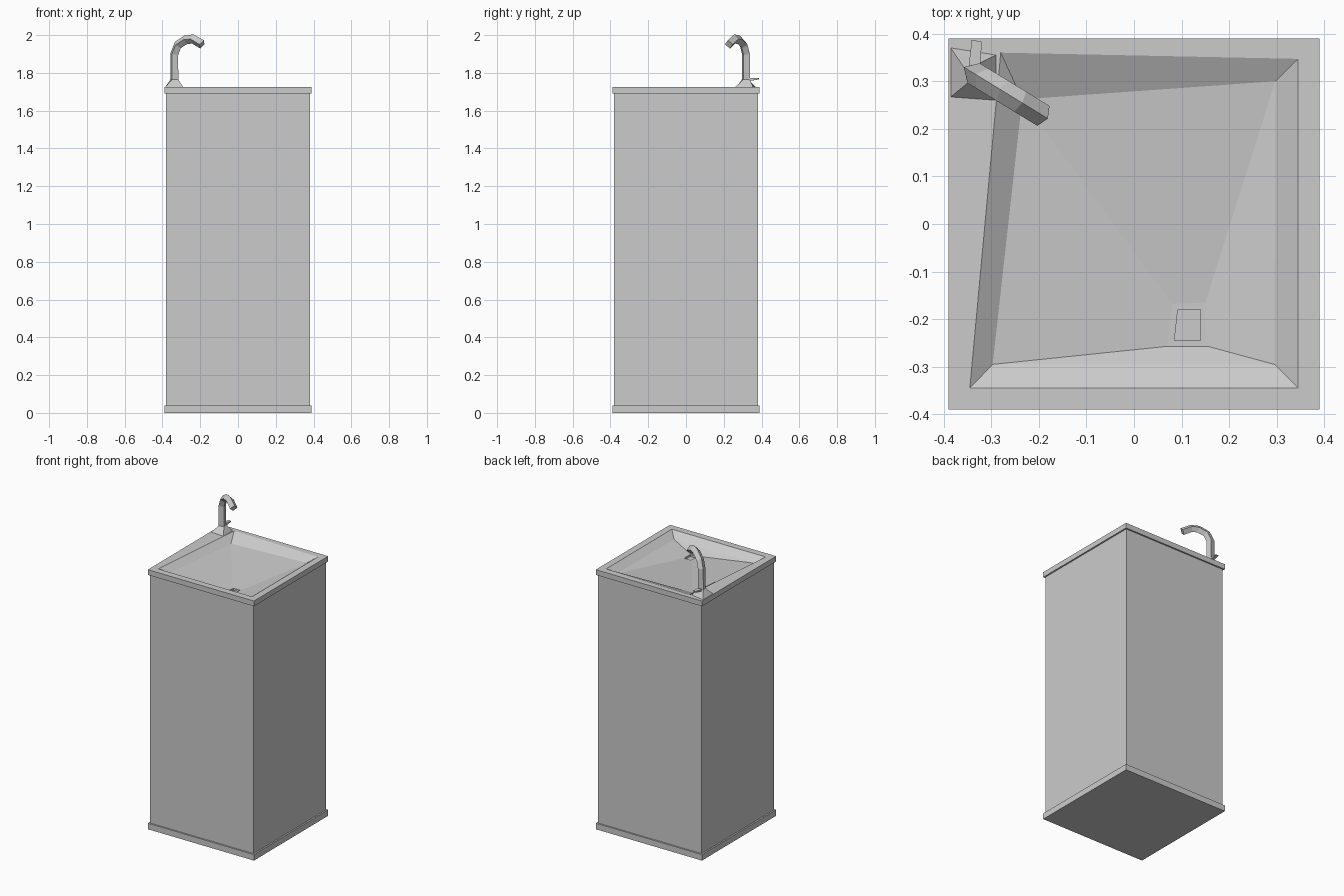
import bpy, bmesh, math
from mathutils import Vector

if "Cube" in bpy.data.objects:
    bpy.data.objects.remove(bpy.data.objects["Cube"])


def loft(name, loops, cap_start=True, cap_end=True):
    """Skin a stack of four-sided loops into one flat-shaded object."""
    bm = bmesh.new()
    rings = [[bm.verts.new(p) for p in loop] for loop in loops]
    for a, b in zip(rings, rings[1:]):
        for i in range(4):
            j = (i + 1) % 4
            bm.faces.new((a[i], a[j], b[j], b[i]))
    if cap_start:
        bm.faces.new(rings[0][::-1])
    if cap_end:
        bm.faces.new(rings[-1])
    mesh = bpy.data.meshes.new(name)
    bm.to_mesh(mesh)
    bm.free()
    obj = bpy.data.objects.new(name, mesh)
    bpy.context.collection.objects.link(obj)
    return obj


def flat(points, z):
    return [(x, y, z) for x, y in points]


def square(r, z):
    return flat([(-r, -r), (r, -r), (r, r), (-r, r)], z)


# Plinth and cabinet
loft("plinth", [square(0.39, 0), square(0.39, 0.04)])
loft("cabinet", [square(0.38, 0.04), square(0.38, 1.69)], False, False)

# Top slab with the sunken basin sloping down to an off-centre drain
rim = [(-0.345, -0.345), (0.345, -0.345), (0.345, 0.347), (-0.28, 0.36)]
floor = [(-0.297, -0.295), (0.295, -0.295), (0.297, 0.30), (-0.235, 0.262)]
well = [(0.07, -0.257), (0.155, -0.257), (0.15, -0.165), (0.08, -0.168)]
drain = [(0.085, -0.245), (0.14, -0.245), (0.14, -0.18), (0.092, -0.18)]
loft("basin_top", [
    square(0.38, 1.69), square(0.39, 1.69), square(0.39, 1.725),
    flat(rim, 1.725), flat(floor, 1.69), flat(well, 1.65),
    flat(drain, 1.65), flat(drain, 1.637)], False, True)

# Spout: square section with its diagonal in the plane of the bend
origin = Vector((-0.337, 0.317, 0))
along = Vector((0.147, -0.09, 0)).normalized()
up = Vector((0, 0, 1))
side = up.cross(along)
path = [(0, 1.755), (0, 1.90), (0.022, 1.948), (0.072, 1.976),
        (0.115, 1.979), (0.172, 1.951)]
R = 0.0245
pts = [Vector(p) for p in path]
sections = []
for i, p in enumerate(pts):
    d_in = (p - pts[i - 1]).normalized() if i else None
    d_out = (pts[i + 1] - p).normalized() if i < len(pts) - 1 else None
    t = ((d_in or d_out) + (d_out or d_in)).normalized()
    normal = along * t.y - up * t.x
    c = origin + along * p.x + up * p.y
    sections.append([c + normal * R, c + side * R, c - normal * R, c - side * R])
loft("spout", sections)

# Flared foot under the spout
foot = [(-0.29, 0.26), (-0.29, 0.355), (-0.385, 0.37), (-0.385, 0.267)]
neck = [(v.x, v.y) for v in sections[0]]
loft("spout_foot", [flat(foot, 1.725), flat(neck, 1.765)])

# Thin push lever at the back of the foot
loft("lever", [
    [(-0.348, 0.325, 1.755), (-0.323, 0.325, 1.755),
     (-0.323, 0.325, 1.772), (-0.348, 0.325, 1.772)],
    [(-0.341, 0.387, 1.766), (-0.320, 0.383, 1.766),
     (-0.320, 0.383, 1.772), (-0.341, 0.387, 1.772)]])

# Consistent outward faces on the closed parts
for name in ("spout", "spout_foot", "lever"):
    mesh = bpy.data.objects[name].data
    bm = bmesh.new()
    bm.from_mesh(mesh)
    bmesh.ops.recalc_face_normals(bm, faces=bm.faces)
    bm.to_mesh(mesh)
    bm.free()
